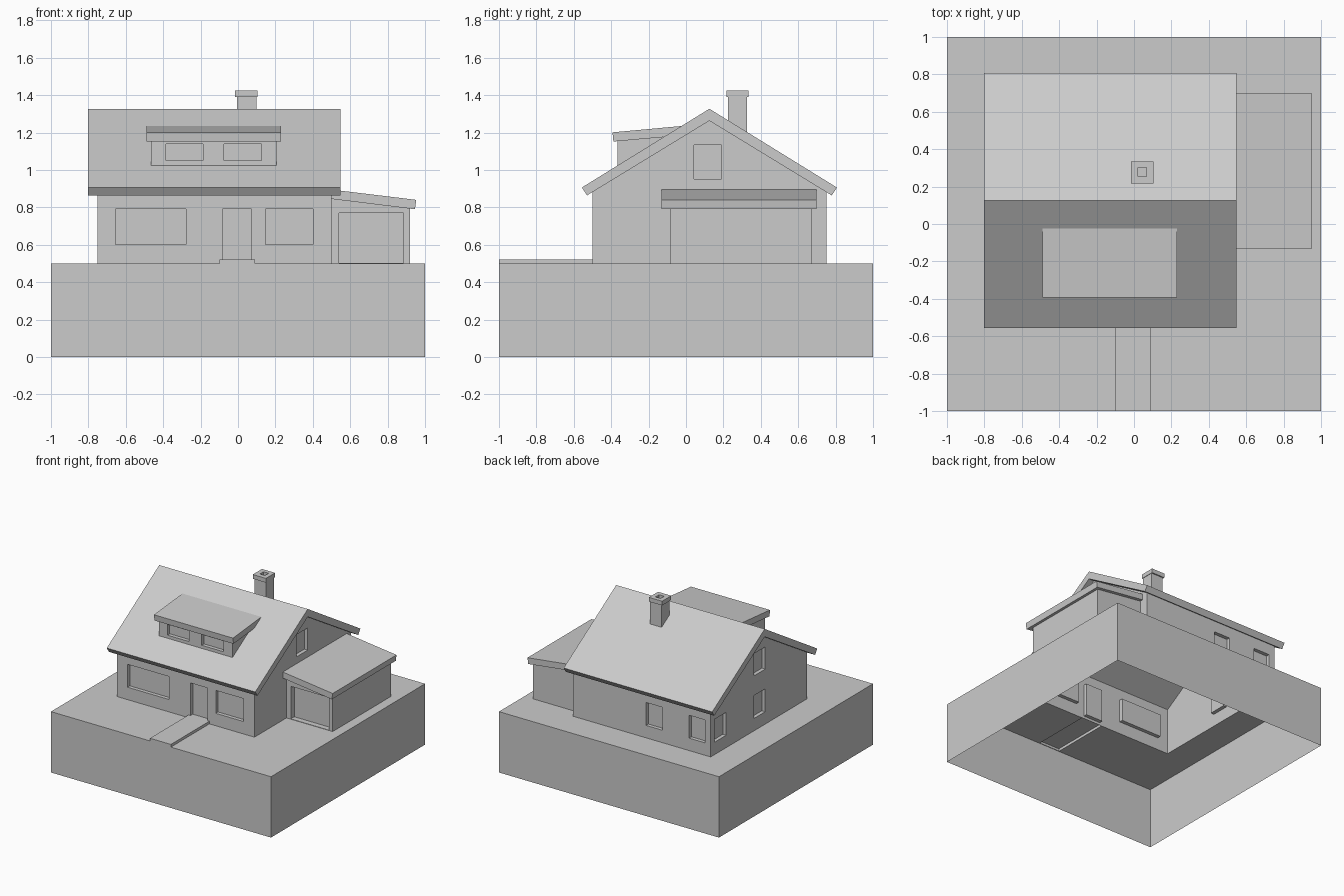
import bpy, bmesh
from mathutils import Vector

if "Cube" in bpy.data.objects:
    bpy.data.objects.remove(bpy.data.objects["Cube"])


def prism(name, pts, axis, a, b):
    """Extrude a 2D profile along an axis ('x': pts are y,z; 'y': pts are x,z)."""
    place = (lambda p, t: (t, p[0], p[1])) if axis == 'x' else (lambda p, t: (p[0], t, p[1]))
    bm = bmesh.new()
    face = bm.faces.new([bm.verts.new(place(p, a)) for p in pts])
    ext = bmesh.ops.extrude_face_region(bm, geom=[face])['geom']
    shift = Vector((b - a, 0, 0)) if axis == 'x' else Vector((0, b - a, 0))
    bmesh.ops.translate(bm, vec=shift, verts=[v for v in ext if isinstance(v, bmesh.types.BMVert)])
    bmesh.ops.recalc_face_normals(bm, faces=bm.faces)
    mesh = bpy.data.meshes.new(name)
    bm.to_mesh(mesh)
    bm.free()
    obj = bpy.data.objects.new(name, mesh)
    bpy.context.collection.objects.link(obj)
    return obj


def box(name, x, y, z):
    return prism(name, [(y[0], z[0]), (y[1], z[0]), (y[1], z[1]), (y[0], z[1])], 'x', *x)


def cut(obj, x, y, z):
    """Subtract a box from a part."""
    cutter = box("cutter", x, y, z)
    cutter.hide_render = True
    mod = obj.modifiers.new("cut", 'BOOLEAN')
    mod.operation, mod.solver, mod.object = 'DIFFERENCE', 'EXACT', cutter
    bpy.context.view_layer.objects.active = obj
    bpy.ops.object.modifier_apply(modifier=mod.name)
    bpy.data.objects.remove(cutter)


def drop(obj, test):
    """Delete the faces for which test(center, normal) is true."""
    bm = bmesh.new()
    bm.from_mesh(obj.data)
    bm.normal_update()
    gone = [f for f in bm.faces if test(f.calc_center_median(), f.normal)]
    bmesh.ops.delete(bm, geom=gone, context='FACES')
    bm.to_mesh(obj.data)
    bm.free()


G = 0.5                                   # ground level
X0, X1, Y0, Y1 = -0.75, 0.5, -0.5, 0.75   # house footprint
MID = 0.125                               # ridge position in y
D = 0.03                                  # window recess

# Ground block: hollow, open below, with openings under house, garage and path
ground = box("ground", (-1, 1), (-1, 1), (0, G))
for fx, fy in (((X0, X1), (Y0, Y1)), ((0.45, 0.92), (-0.085, 0.67)), ((-0.1, 0.09), (-0.995, -0.45))):
    cut(ground, fx, fy, (-0.1, 0.6))
drop(ground, lambda c, n: n.z < -0.9 or (abs(n.z) < 0.1 and max(abs(c.x), abs(c.y)) < 0.999))

# Front path
path = box("front_path", (-0.1, 0.09), (-1, Y0), (G, 0.522))
drop(path, lambda c, n: n.z < -0.9 or n.y > 0.9)

# House walls with gables
walls = prism("house_walls", [(Y0, G), (Y1, G), (Y1, 0.89), (MID, 1.275), (Y0, 0.89)], 'x', X0, X1)
LOW = (0.602, 0.79)
# front windows and door
for wx, wz in (((-0.654, -0.279), LOW), ((0.148, 0.40), LOW), ((-0.082, 0.073), (0.522, 0.79))):
    cut(walls, wx, (Y0 - 0.1, Y0 + D), wz)
# back windows
for wx in ((-0.31, -0.163), (-0.70, -0.553)):
    cut(walls, wx, (Y1 - D, Y1 + 0.1), LOW)
# left side windows
HIGH = (0.952, 1.134)
for wy, wz in (((0.043, 0.19), LOW), ((0.55, 0.70), LOW), ((0.043, 0.19), HIGH)):
    cut(walls, (X0 - 0.1, X0 + D), wy, wz)
# right gable window
cut(walls, (X1 - D, X1 + 0.1), (0.043, 0.19), HIGH)
drop(walls, lambda c, n: (n.z < -0.9 and c.z < G + 0.01) or 0.5 < n.z < 0.95)

# Main roof: chevron slab
half = [(0.682, 0.906), (0.654, 0.864)]
roof = [(MID, 1.327)] + [(MID + y, z) for y, z in half] + [(MID, 1.263)]
roof += [(MID - y, z) for y, z in reversed(half)]
prism("main_roof", roof, 'x', -0.803, 0.547)

# Garage with sloped roof and recessed door
garage = prism("garage_walls", [(X1, G), (0.92, G), (0.92, 0.80), (X1, 0.855)], 'y', -0.085, 0.67)
cut(garage, (0.54, 0.885), (-0.2, -0.04), (0.503, 0.77))
drop(garage, lambda c, n: (n.z < -0.9 and c.z < G + 0.01) or (n.x < -0.9 and c.x < X1 + 0.01)
     or 0.5 < n.z < 0.999)
prism("garage_roof", [(X1, 0.895), (0.953, 0.84), (0.946, 0.79), (X1, 0.845)], 'y', -0.132, 0.697)

# Dormer with two windows and its own roof
dormer = prism("dormer_walls", [(-0.365, 0.99), (-0.365, 1.165), (-0.06, 1.185)], 'x', -0.464, 0.206)
for wx in ((-0.386, -0.188), (-0.075, 0.126)):
    cut(dormer, wx, (-0.5, -0.365 + D), (1.05, 1.138))
prism("dormer_roof", [(-0.393, 1.201), (-0.388, 1.152), (-0.07, 1.18), (0.0, 1.237)], 'x', -0.488, 0.23)

# Chimney with cap and flue
chimney = box("chimney", (-0.006, 0.099), (0.225, 0.325), (1.18, 1.392))
cap = box("chimney_cap", (-0.017, 0.103), (0.216, 0.335), (1.39, 1.425))
for part in (chimney, cap):
    cut(part, (0.021, 0.067), (0.254, 0.301), (1.32, 1.5))
